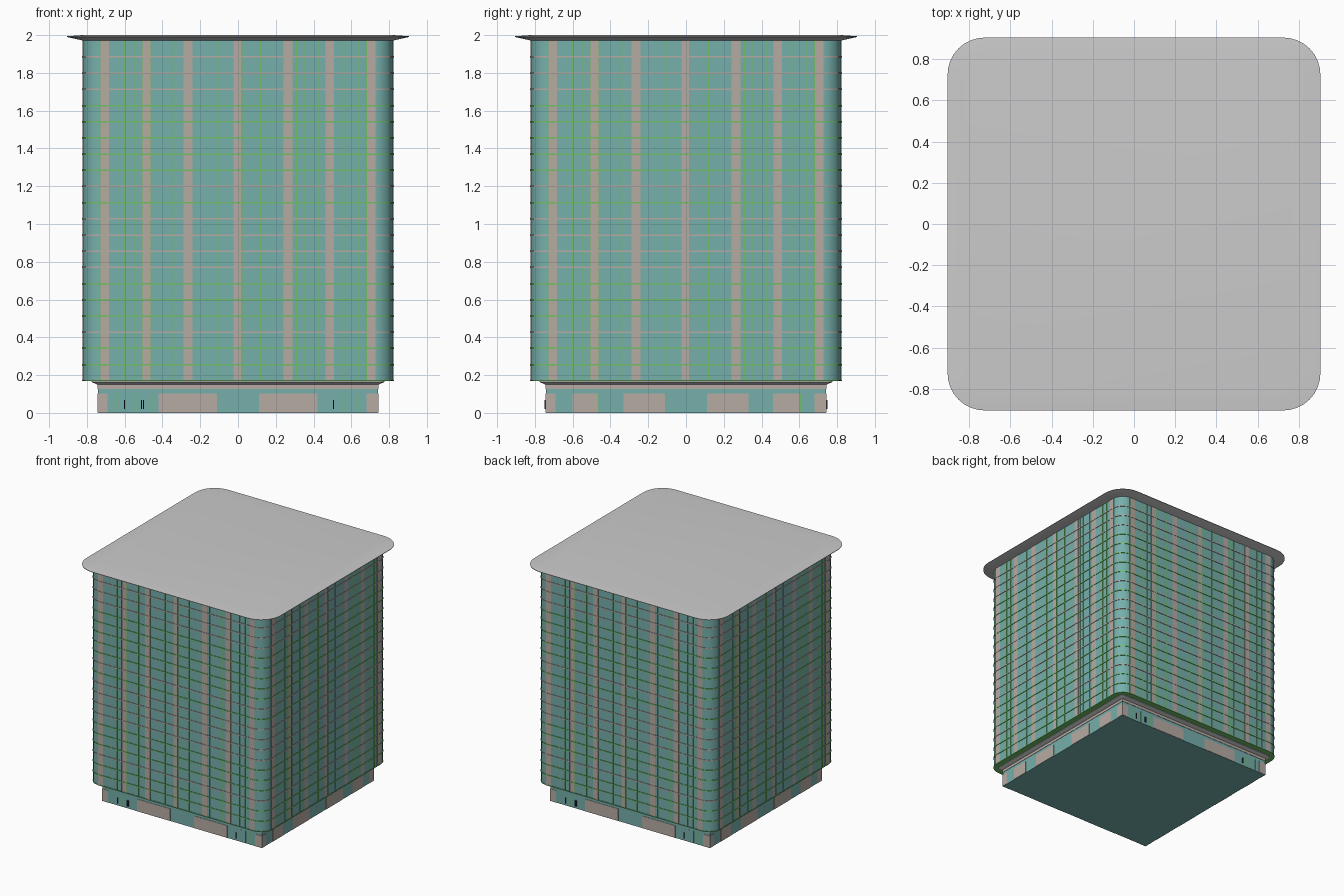
import bpy, bmesh, math
from mathutils import Matrix

if "Cube" in bpy.data.objects:
    bpy.data.objects.remove(bpy.data.objects["Cube"])


def mat(name, rgb):
    m = bpy.data.materials.new(name)
    m.diffuse_color = (*rgb, 1)
    m.use_nodes = True
    m.node_tree.nodes["Principled BSDF"].inputs["Base Color"].default_value = m.diffuse_color
    return m


GLASS = mat("teal_glass", (0.18, 0.43, 0.41))
STONE = mat("beige_stone", (0.47, 0.41, 0.37))
GREEN = mat("green_frame", (0.16, 0.52, 0.14))
DARK = mat("dark_metal", (0.03, 0.03, 0.03))


def finish(name, bm, material, smooth=False):
    bmesh.ops.recalc_face_normals(bm, faces=bm.faces)
    me = bpy.data.meshes.new(name)
    bm.to_mesh(me)
    bm.free()
    if smooth:
        me.shade_smooth()
        me.set_sharp_from_angle(angle=math.radians(25))
    if material:
        me.materials.append(material)
    ob = bpy.data.objects.new(name, me)
    bpy.context.collection.objects.link(ob)
    return ob


def add_loft(bm, sections, seg=8):
    """Capped stack of rounded squares, each (half width, corner radius, z)."""
    rings = []
    for h, r, z in sections:
        ring = []
        for q in range(4):
            a0 = q * math.pi / 2
            cx = (h - r) * (1 if q in (0, 3) else -1)
            cy = (h - r) * (1 if q in (0, 1) else -1)
            for i in range(seg + 1):
                a = a0 + i / seg * math.pi / 2
                ring.append(bm.verts.new((cx + r * math.cos(a), cy + r * math.sin(a), z)))
        rings.append(ring)
    n = len(rings[0])
    for a, b in zip(rings, rings[1:]):
        for i in range(n):
            bm.faces.new((a[i], a[(i + 1) % n], b[(i + 1) % n], b[i]))
    bm.faces.new(rings[0][::-1])
    bm.faces.new(rings[-1])


def loft(name, sections, material=None):
    bm = bmesh.new()
    add_loft(bm, sections)
    return finish(name, bm, material, True)


def strips(name, spans, z0, z1, inner, outer, material, sides=(0, 1, 2, 3)):
    """Upright panels (u0, u1) on the front wall, repeated on the chosen sides."""
    bm = bmesh.new()
    for k in sides:
        rot = Matrix.Rotation(k * math.pi / 2, 4, 'Z')
        for u0, u1 in spans:
            m = (rot @ Matrix.Translation(((u0 + u1) / 2, -(inner + outer) / 2, (z0 + z1) / 2))
                 @ Matrix.Diagonal((u1 - u0, outer - inner, z1 - z0, 1)))
            bmesh.ops.create_cube(bm, size=1, matrix=m)
    return finish(name, bm, material)


def centred(positions, width):
    return [(p - width / 2, p + width / 2) for p in positions]


# Tower
Z0, Z1, FLOORS = 0.17, 1.975, 21
loft("tower_glass", [(0.821, 0.10, Z0), (0.821, 0.10, Z1)], GLASS)
strips("tower_pillars", centred((-0.705, -0.485, -0.265, 0.265, 0.485, 0.705), 0.046)
       + [(-0.025, 0.015)], Z0 + 0.002, Z1, 0.80, 0.823, STONE)
strips("tower_mullions", centred((-0.73, -0.60, -0.55, -0.508, -0.46, -0.35, -0.105, 0.02,
                                  0.12, 0.31, 0.35, 0.43, 0.55, 0.59, 0.64, 0.68), 0.005),
       Z0 + 0.002, Z1, 0.80, 0.8245, GREEN)

# Floor bands
stone_floors = {7 + i for i in range(4)} | {3, 12, 18, 19, 20}
for name, material, pick in (("green_floor_bands", GREEN, False), ("stone_floor_bands", STONE, True)):
    bm = bmesh.new()
    for f in range(1, FLOORS):
        if (f in stone_floors) == pick:
            z = Z0 + f * (1.97 - Z0) / FLOORS
            add_loft(bm, [(0.8255, 0.104, z - 0.004), (0.8255, 0.104, z + 0.004)])
    finish(name, bm, material, True)
loft("tower_bottom_rim", [(0.825, 0.104, 0.168), (0.825, 0.104, 0.174)], GREEN)

# Roof with sloping underside and bevelled rim
loft("roof", [(0.825, 0.104, 1.972), (0.905, 0.18, 1.99), (0.905, 0.18, 1.994), (0.825, 0.104, 2.0)])

# Ground floor
H = 0.742
strips("ground_floor_glass", [(-H, H)], 0, 0.15, -H, H, GLASS, (0,))
front = [(-0.745, -0.69), (-0.42, -0.11), (0.11, 0.42), (0.68, 0.745)]
side = [(-0.745, -0.69), (-0.60, -0.465), (-0.33, -0.11), (0.11, 0.33), (0.46, 0.60), (0.68, 0.745)]
strips("front_back_stone_panels", front, 0.001, 0.103, 0.72, 0.745, STONE, (0, 2))
strips("side_stone_panels", side, 0.001, 0.103, 0.72, 0.745, STONE, (1, 3))
strips("ground_floor_cornice", [(-0.745, 0.745)], 0.127, 0.152, -0.745, 0.745, STONE, (0,))
loft("soffit", [(0.745, 0.005, 0.15), (0.775, 0.03, 0.163), (0.775, 0.03, 0.17)])

# Entrance frames and door handles
strips("front_back_door_frames", centred((-0.64, -0.55, -0.45, 0.55, 0.59, 0.64), 0.005),
       0.001, 0.103, 0.73, 0.744, GREEN, (0, 2))
strips("side_window_frames", centred((-0.46, 0.605), 0.005), 0.001, 0.103, 0.73, 0.744, GREEN, (1, 3))
strips("door_handles", centred((-0.60, -0.51, -0.50, 0.505), 0.005), 0.02, 0.068, 0.74, 0.75, DARK, (0, 2))
